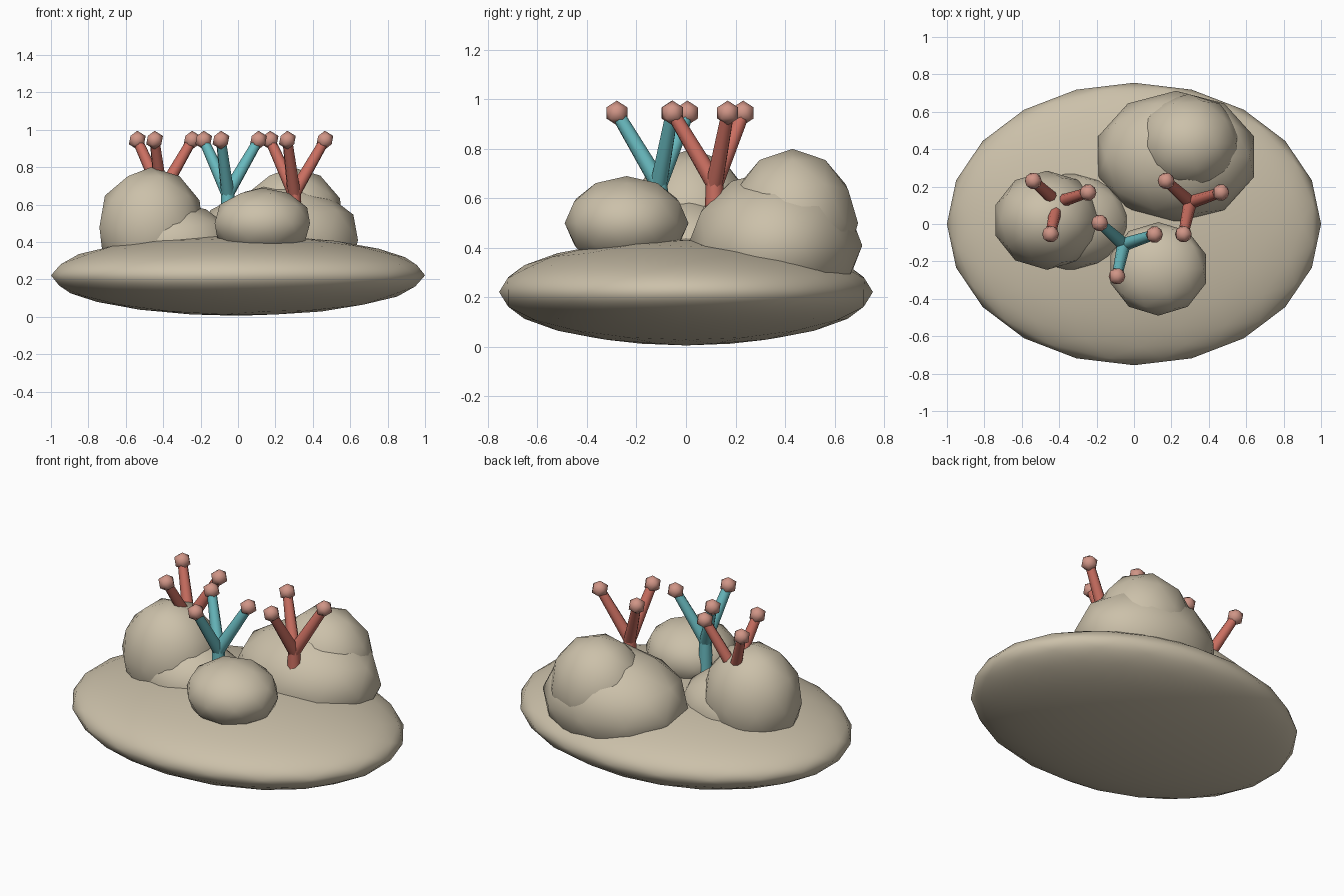
import bpy, math
from mathutils import Vector

if "Cube" in bpy.data.objects:
    bpy.data.objects.remove(bpy.data.objects["Cube"])


def material(name, rgb):
    m = bpy.data.materials.new(name)
    m.diffuse_color = (*rgb, 1)
    m.use_nodes = True
    m.node_tree.nodes["Principled BSDF"].inputs["Base Color"].default_value = m.diffuse_color
    return m


SAND = material("sand stone", (0.60, 0.53, 0.40))
RED = material("coral red", (0.60, 0.16, 0.12))
TEAL = material("coral teal", (0.14, 0.49, 0.52))
PINK = material("tip pink", (0.63, 0.30, 0.24))


def finish(name, mat):
    ob = bpy.context.object
    ob.name = name
    ob.data.materials.append(mat)
    bpy.ops.object.shade_smooth()
    return ob


def blob(name, loc, radii, mat, detail=2):
    bpy.ops.mesh.primitive_ico_sphere_add(subdivisions=detail, radius=1, location=loc)
    bpy.context.object.scale = radii
    return finish(name, mat)


def rod(name, a, b, r1, r2, mat):
    a, b = Vector(a), Vector(b)
    d = b - a
    bpy.ops.mesh.primitive_cone_add(vertices=8, radius1=r1, radius2=r2,
                                    depth=d.length, location=(a + b) / 2)
    ob = bpy.context.object
    ob.rotation_euler = d.to_track_quat('Z', 'Y').to_euler()
    finish(name, mat)
    bpy.ops.object.shade_smooth_by_angle(angle=math.radians(50))


# Flattened base
blob("base_slab", (0, 0, 0.222), (1, 0.755, 0.216), SAND, 3)

# Boulders resting on the base
blob("left_boulder", (-0.465, 0.02, 0.48), (0.29, 0.265, 0.32), SAND)
blob("left_low_boulder", (-0.345, 0.012, 0.38), (0.33, 0.267, 0.23), SAND)
blob("front_boulder", (0.13, -0.24, 0.50), (0.268, 0.25, 0.19), SAND)
blob("back_boulder", (0.225, 0.36, 0.41), (0.438, 0.352, 0.305), SAND)
blob("back_top_boulder", (0.29, 0.43, 0.50), (0.285, 0.265, 0.30), SAND)

# Branching corals: stem, three branches, round tips
corals = [("left_coral", -0.41, 0.115, RED),
          ("middle_coral", -0.055, -0.11, TEAL),
          ("right_coral", 0.30, 0.115, RED)]
for name, x, y, mat in corals:
    rod(name + "_stem", (x, y, 0.42), (x, y, 0.69), 0.042, 0.035, mat)
    for i in range(3):
        a = math.radians(18 + 120 * i)
        tip = (x + 0.173 * math.cos(a), y + 0.173 * math.sin(a), 0.945)
        rod(f"{name}_branch_{i + 1}", (x, y, 0.66), tip, 0.036, 0.027, mat)
        blob(f"{name}_tip_{i + 1}", tip, (0.05, 0.05, 0.05), PINK, 1)
